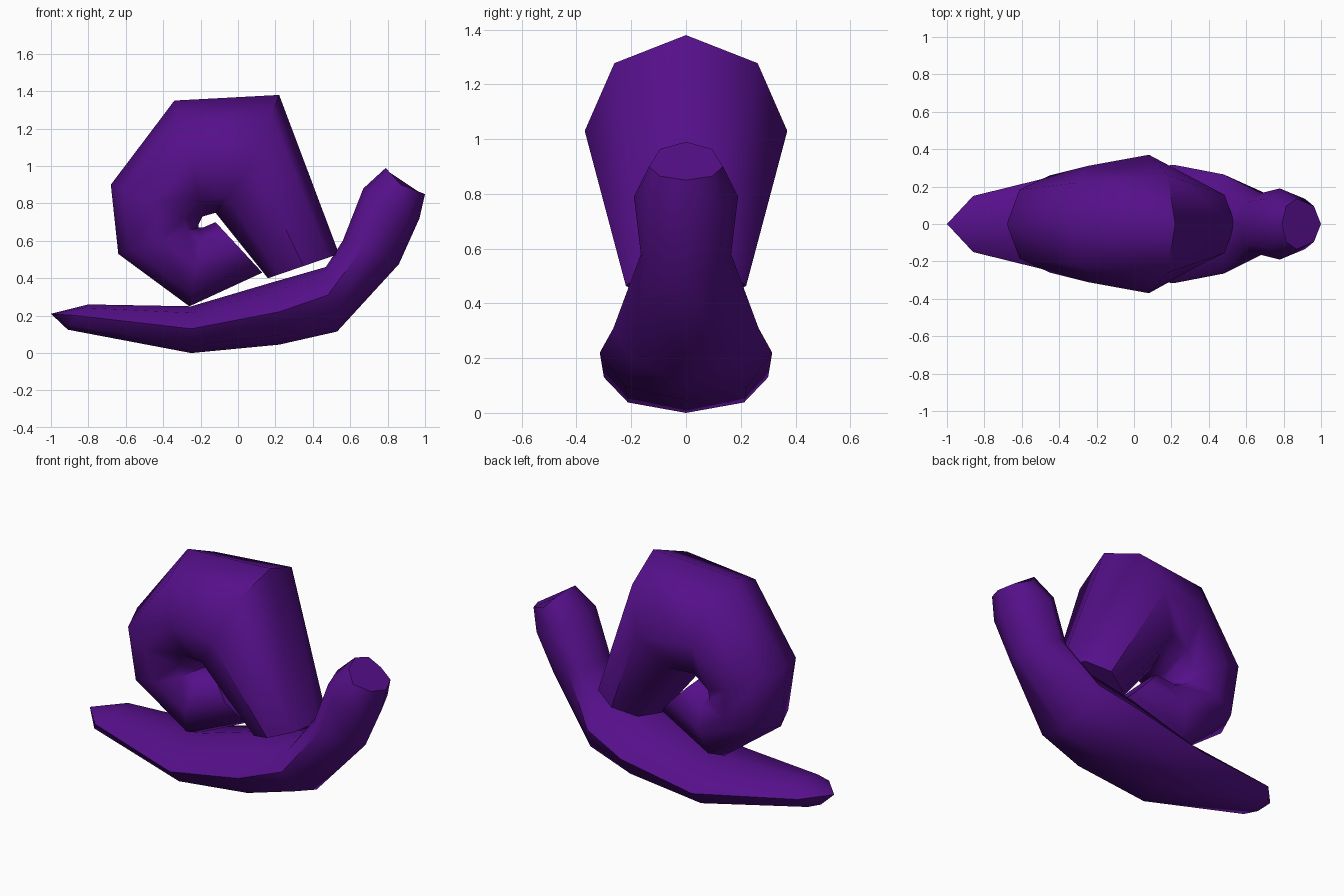
import bpy, bmesh, math
from mathutils import Vector

cube = bpy.data.objects.get("Cube")
if cube:
    bpy.data.objects.remove(cube, do_unlink=True)

SIDES = 8

purple = bpy.data.materials.new("deep purple")
purple.use_nodes = True
COLOUR = (0.092, 0.005, 0.255, 1)
purple.diffuse_color = COLOUR
shader = next(n for n in purple.node_tree.nodes if n.type == 'BSDF_PRINCIPLED')
shader.inputs["Base Color"].default_value = COLOUR


def spot(p, y=0):
    return Vector((p[0], y, p[1]))


def loft(name, sections, start_tip=None, end_tip=None):
    """Skin eight-sided rings, each given as outer, inner, centre (x, z) and half width."""
    bm = bmesh.new()
    rings = []
    for outer, inner, centre, width in sections:
        c = spot(centre)
        ring = []
        for i in range(SIDES):
            a = math.tau * i / SIDES
            reach = spot(outer if math.cos(a) > 0 else inner) - c
            p = c + reach * abs(math.cos(a))
            p.y = width * math.sin(a)
            ring.append(bm.verts.new(p))
        rings.append(ring)
    for r, s in zip(rings, rings[1:]):
        for i in range(SIDES):
            j = (i + 1) % SIDES
            bm.faces.new((r[i], r[j], s[j], s[i]))
    # Ends close to a point, or with a flat cap
    for ring, tip in ((rings[0], start_tip), (rings[-1], end_tip)):
        if tip:
            t = bm.verts.new(spot(tip))
            for i in range(SIDES):
                bm.faces.new((ring[i], ring[(i + 1) % SIDES], t))
        else:
            bm.faces.new(ring)
    bmesh.ops.recalc_face_normals(bm, faces=bm.faces)
    mesh = bpy.data.meshes.new(name)
    bm.to_mesh(mesh)
    bm.free()
    mesh.materials.append(purple)
    ob = bpy.data.objects.new(name, mesh)
    bpy.context.collection.objects.link(ob)
    bpy.ops.object.select_all(action='DESELECT')
    ob.select_set(True)
    bpy.context.view_layer.objects.active = ob
    bpy.ops.object.shade_smooth_by_angle(angle=math.radians(50))
    return ob


# Slug-like body from tail to raised head
loft("body", [
    ((-0.80, 0.26), (-0.91, 0.125), (-0.86, 0.20), 0.15),
    ((-0.25, 0.25), (-0.25, 0.0), (-0.25, 0.13), 0.30),
    ((0.19, 0.38), (0.22, 0.045), (0.22, 0.22), 0.315),
    ((0.47, 0.46), (0.53, 0.115), (0.48, 0.31), 0.265),
    ((0.56, 0.60), (0.86, 0.475), (0.68, 0.58), 0.165),
    ((0.67, 0.88), (0.97, 0.72), (0.78, 0.79), 0.19),
    ((0.79, 0.99), (1.0, 0.85), (0.87, 0.90), 0.135),
], start_tip=(-1.0, 0.21))

# Shell tube curling round from its wide mouth to the inner end
loft("spiral_shell", [
    ((0.54, 0.53), (0.16, 0.40), (0.35, 0.465), 0.22),
    ((0.22, 1.38), (-0.12, 0.75), (0.08, 1.03), 0.37),
    ((-0.34, 1.35), (-0.19, 0.73), (-0.25, 1.03), 0.31),
    ((-0.68, 0.90), (-0.21, 0.69), (-0.45, 0.80), 0.26),
    ((-0.64, 0.53), (-0.21, 0.67), (-0.42, 0.60), 0.23),
    ((-0.26, 0.25), (-0.19, 0.67), (-0.22, 0.47), 0.20),
    ((0.13, 0.43), (-0.12, 0.70), (0.01, 0.56), 0.14),
])
